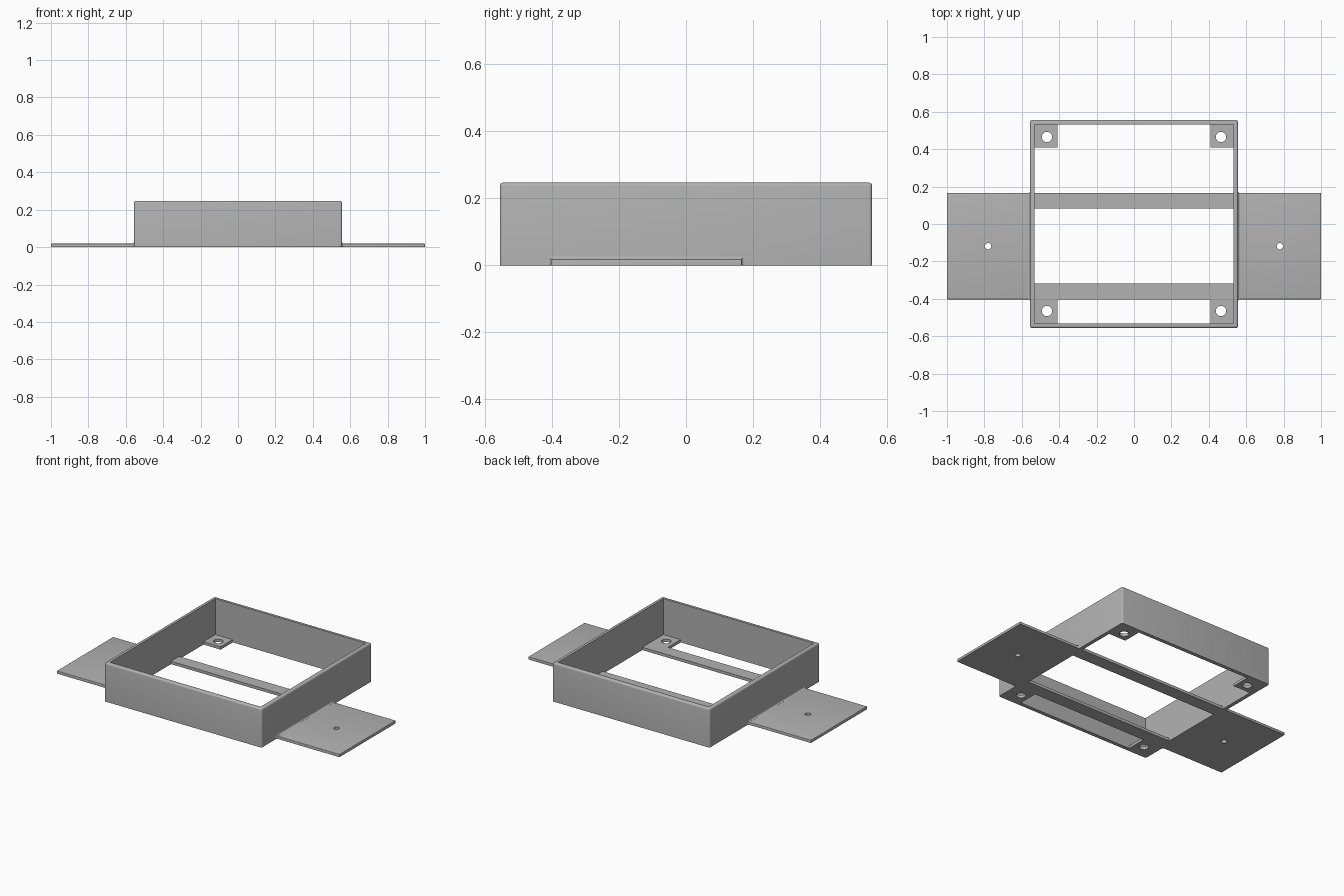
import bpy, bmesh, math

if "Cube" in bpy.data.objects:
    bpy.data.objects.remove(bpy.data.objects["Cube"], do_unlink=True)

OUT, INN, HEIGHT = 0.556, 0.532, 0.247   # frame half sizes and height
FLOOR = 0.018                            # thickness of floor and wings
TAB = 0.41                               # inner edge of the corner tabs
BACK, FRONT = 0.166, -0.403              # wing and crossbar limits in y
MID = (BACK + FRONT) / 2

grey = bpy.data.materials.new("plain grey")
grey.use_nodes = True
grey.diffuse_color = (0.448, 0.448, 0.448, 1)
grey.node_tree.nodes["Principled BSDF"].inputs["Base Color"].default_value = grey.diffuse_color


def make_object(name, bm):
    bmesh.ops.recalc_face_normals(bm, faces=bm.faces)
    mesh = bpy.data.meshes.new(name)
    bm.to_mesh(mesh)
    bm.free()
    mesh.materials.append(grey)
    obj = bpy.data.objects.new(name, mesh)
    bpy.context.collection.objects.link(obj)
    return obj


def box(name, x, y, z, radius=0, keep=None):
    """Box from (min, max) ranges; rounds every edge that keep() accepts."""
    bm = bmesh.new()
    bmesh.ops.create_cube(bm, size=1)
    for v in bm.verts:
        v.co = [r[0] if c < 0 else r[1] for r, c in zip((x, y, z), v.co)]
    if radius:
        edges = [e for e in bm.edges if keep(e)]
        bmesh.ops.bevel(bm, geom=edges, offset=radius, segments=4,
                        profile=0.5, affect='EDGES')
    return make_object(name, bm)


def drill(x, y, radius):
    bm = bmesh.new()
    bmesh.ops.create_cone(bm, cap_ends=True, segments=32, radius1=radius,
                          radius2=radius, depth=0.2)
    bmesh.ops.translate(bm, verts=bm.verts, vec=(x, y, 0))
    return make_object("hole_cutter", bm)


def combine(obj, other, operation='DIFFERENCE'):
    mod = obj.modifiers.new("combine", 'BOOLEAN')
    mod.operation, mod.solver, mod.object = operation, 'EXACT', other
    bpy.context.view_layer.objects.active = obj
    bpy.ops.object.modifier_apply(modifier=mod.name)
    bpy.data.objects.remove(other, do_unlink=True)


def above_floor(e):
    return max(v.co.z for v in e.verts) > 0.01


# Outer frame with rounded corners and rim, hollowed down to its floor
frame = box("frame", (-OUT, OUT), (-OUT, OUT), (0, HEIGHT), 0.01, above_floor)
combine(frame, box("cutter", (-INN, INN), (-INN, INN), (FLOOR, 1)))

# Floor openings leave two crossbars and four corner tabs
openings = [(INN, -0.318, 0.083), (INN, BACK, TAB), (TAB, TAB - 0.01, INN), (TAB, -INN, FRONT)]
for half, y0, y1 in openings:
    combine(frame, box("cutter", (-half, half), (y0, y1), (-0.1, 0.1)))

# Screw holes in the corner tabs
for sx in (-1, 1):
    for sy in (-1, 1):
        combine(frame, drill(sx * 0.465, sy * 0.465, 0.028))

# Side wings with a soft outline, a flared root and one small hole each
parts = [frame]
for side, sx in (("left", 1), ("right", -1)):
    xs = sorted((sx * OUT, sx))
    wing = box(side + "_wing", xs, (FRONT, BACK), (0, FLOOR), 0.004,
               lambda e: above_floor(e) and any(abs(v.co.x) > 0.9 for v in e.verts))
    combine(wing, drill(sx * 0.78, MID, 0.017))
    parts.append(wing)

    # Concave fillet where the wing meets the frame
    bm = bmesh.new()
    rings = []
    for i in range(5):
        a = i / 4 * math.pi / 2
        grow = 0.01 * (1 - math.sin(a)) + 0.0002
        x = sx * (OUT + 0.01 * (1 - math.cos(a)))
        y0, y1, top = FRONT - grow, BACK + grow, FLOOR + grow
        rings.append([bm.verts.new((x, y, z)) for y, z in
                      ((y0, 0), (y0, top), (y1, top), (y1, 0))])
    for a, b in zip(rings, rings[1:]):
        for k in range(3):
            bm.faces.new((a[k], a[k + 1], b[k + 1], b[k]))
    bm.faces.new(rings[0])
    bm.faces.new(rings[-1])
    bm.faces.new([r[0] for r in rings] + [r[3] for r in reversed(rings)])
    combine(wing, make_object("fillet", bm), 'UNION')

# Smooth the rounded edges and keep the corners crisp
for obj in parts:
    bpy.ops.object.select_all(action='DESELECT')
    obj.select_set(True)
    bpy.context.view_layer.objects.active = obj
    bpy.ops.object.shade_smooth_by_angle(angle=math.radians(30))
